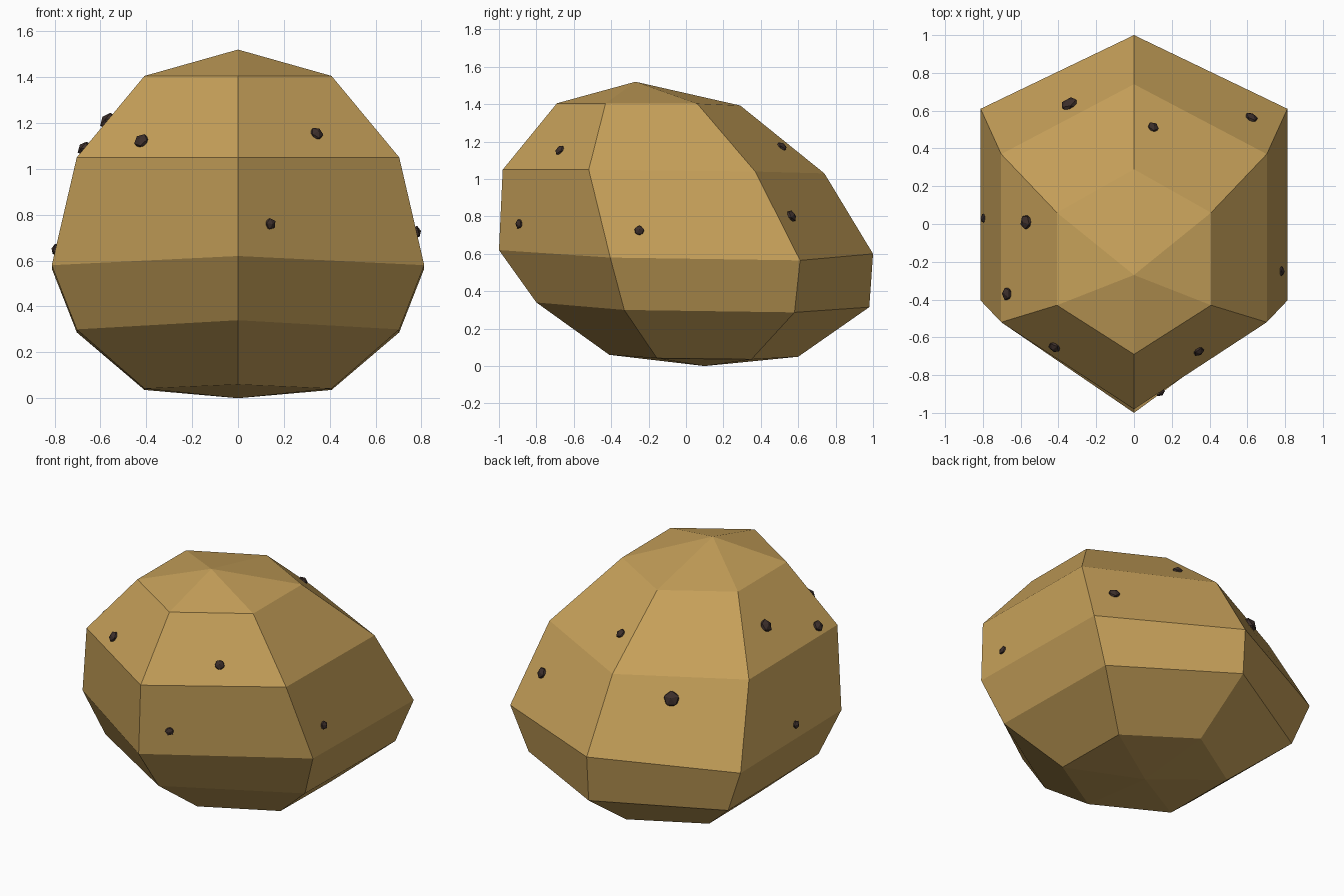
import bpy, bmesh
from mathutils import Vector, Matrix
from mathutils.bvhtree import BVHTree

if "Cube" in bpy.data.objects:
    bpy.data.objects.remove(bpy.data.objects["Cube"])


def material(name, rgb):
    m = bpy.data.materials.new(name)
    m.diffuse_color = (*rgb, 1)
    m.use_nodes = True
    m.node_tree.nodes["Principled BSDF"].inputs["Base Color"].default_value = m.diffuse_color
    return m


def finish(bm, name, mat):
    bmesh.ops.recalc_face_normals(bm, faces=bm.faces)
    me = bpy.data.meshes.new(name)
    bm.to_mesh(me)
    bm.free()
    me.materials.append(mat)
    ob = bpy.data.objects.new(name, me)
    bpy.context.collection.objects.link(ob)
    return ob


skin = material("skin", (0.56, 0.35, 0.10))
dark = material("dark_sprout", (0.045, 0.028, 0.024))

# Tuber: five lopsided six-sided rings closed by two poles
# each ring: half width, then (y, z) of front, side front, side back, back
rings = [
    (0.408, (-0.69, 1.405), (-0.43, 1.405), (0.06, 1.403), (0.29, 1.393)),
    (0.703, (-0.98, 1.05), (-0.52, 1.05), (0.37, 1.04), (0.74, 1.03)),
    (0.812, (-1.0, 0.62), (-0.405, 0.58), (0.61, 0.565), (1.0, 0.60)),
    (0.703, (-0.80, 0.34), (-0.33, 0.30), (0.58, 0.287), (0.98, 0.315)),
    (0.408, (-0.41, 0.06), (-0.155, 0.042), (0.35, 0.036), (0.60, 0.05)),
]
bm = bmesh.new()
loops = []
for w, f, sf, sb, b in rings:
    pts = [(0, *f), (w, *sf), (w, *sb), (0, *b), (-w, *sb), (-w, *sf)]
    loops.append([bm.verts.new(p) for p in pts])
top = bm.verts.new((0, -0.27, 1.52))
bottom = bm.verts.new((0, 0.10, 0))
for i in range(6):
    j = (i + 1) % 6
    for a, b in zip(loops, loops[1:]):
        bm.faces.new((a[i], b[i], b[j], a[j]))
    bm.faces.new((top, loops[0][i], loops[0][j]))
    bm.faces.new((bottom, loops[-1][j], loops[-1][i]))
bmesh.ops.recalc_face_normals(bm, faces=bm.faces)
surface = BVHTree.FromBMesh(bm)
finish(bm, "potato_body", skin)

# Eyes: small flattened faceted lumps seated on the skin (x, y, z, radius)
eyes = [
    (-0.42, -0.65, 1.12, 0.036), (0.34, -0.67, 1.15, 0.032),
    (0.14, -0.89, 0.76, 0.028), (0.78, -0.25, 0.725, 0.029),
    (0.62, 0.56, 0.80, 0.037), (0.10, 0.51, 1.17, 0.032),
    (-0.34, 0.63, 0.92, 0.050), (-0.57, 0.01, 1.21, 0.042),
    (-0.67, -0.37, 1.09, 0.037), (-0.80, 0.03, 0.65, 0.027),
]
for n, (x, y, z, r) in enumerate(eyes):
    spot, normal, _, _ = surface.find_nearest(Vector((x, y, z)))
    bm = bmesh.new()
    bmesh.ops.create_icosphere(bm, subdivisions=1, radius=r)
    turn = normal.to_track_quat('Z', 'Y').to_matrix().to_4x4()
    bm.transform(Matrix.Translation(spot) @ turn @ Matrix.Diagonal((1, 1, 0.7, 1))
                 @ Matrix.Rotation(n * 0.9, 4, 'Z'))
    finish(bm, f"potato_eye_{n + 1}", dark)
